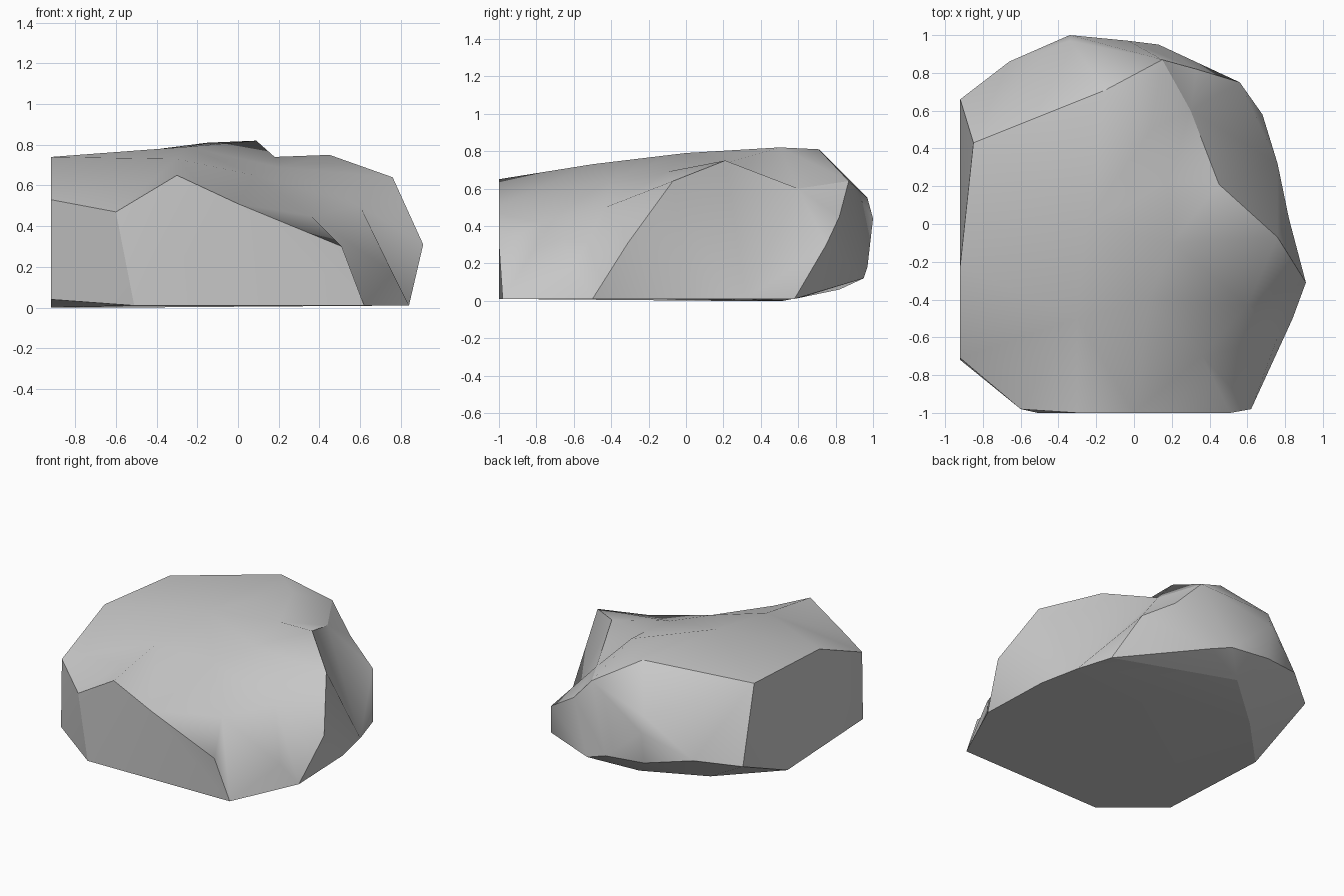
import bpy
import bmesh
from mathutils import Vector
from mathutils.geometry import delaunay_2d_cdt

default_cube = bpy.data.objects.get("Cube")
if default_cube:
    bpy.data.objects.remove(default_cube, do_unlink=True)


def make_material(name, colour):
    material = bpy.data.materials.new(name)
    material.use_nodes = True
    material.diffuse_color = colour
    shader = material.node_tree.nodes["Principled BSDF"]
    shader.inputs["Base Color"].default_value = colour
    shader.inputs["Roughness"].default_value = 0.9
    return material


def add_broken_face(bm, corners, outline, inner, axis):
    """Span an outline of corners, with inner corners, as seen along one axis."""
    names = outline + inner
    kept = [i for i, letter in enumerate("xyz") if letter != axis]
    flat = [Vector([corners[name].co[i] for i in kept]) for name in names]
    loop = list(range(len(outline)))
    edges = list(zip(loop, loop[1:] + loop[:1]))
    result = delaunay_2d_cdt(flat, edges, [], 1, 1e-5)
    triangles, origins = result[2], result[3]
    return [bm.faces.new([corners[names[origins[v][0]]] for v in triangle])
            for triangle in triangles]


points = dict(
    # Flat foot of the rock
    a=(-.92, .15, 0), b=(-.92, -.72, .04), c=(-.51, -1, .01), d=(.62, -.98, .01),
    e=(.84, -.5, .01), f=(.82, .03, .01), g=(.76, .32, .01), h=(.68, .58, .01),
    i=(-.2, .82, .06), j=(-.56, .52, 0),
    # Undercut and bulge at the back
    k=(.13, .95, .12), l=(-.03, .97, .18), m=(-.34, .97, .21), n=(-.66, .86, .27),
    o=(-.92, .66, .22), p=(-.34, 1, .44), q=(-.34, .97, .55),
    # Left and front rims
    r=(-.15, .71, .81), s=(-.85, .43, .72), t=(-.92, -.22, .74), u=(-.92, -.71, .53),
    v=(-.6, -.98, .47), w=(-.3, -1, .65), x=(0, -1, .51), y=(.51, -1, .3),
    # Ridge around the right side
    A=(.91, -.31, .31), B=(.76, -.07, .64), C=(.45, .21, .75), D=(.3, .6, .6),
    E=(.15, .87, .64), G=(.33, .82, .45), H=(.56, .75, .3),
    # Crest, saddle, shallow valley and right shoulder on top
    K=(.09, .5, .82), L=(-.25, 0, .79), M=(-.3, -.5, .73), N=(.18, .22, .74),
    O=(.2, -.1, .69), P=(.08, -.4, .65), Q=(.36, -.7, .45), R=(.6, -.43, .5),
    S=(.76, -.6, .17),
)

# Each broken face: outline corners, inner corners, axis it is seen along
broken_faces = [
    ("uvwxydeABCDErst", "KLMNOPQRS", "z"),  # top
    ("vwxydc", "", "y"),                    # front
    ("ubcv", "", "y"),                      # front corner
    ("utsoab", "", "x"),                    # left side
    ("srEGHhklmno", "pq", "y"),             # back
    ("AefghHGEDCB", "", "x"),               # right side
    ("onmlkhija", "", "z"),                 # undercut
    ("ajihgfedcb", "", "z"),                # foot
]

bm = bmesh.new()
corners = {name: bm.verts.new(position) for name, position in points.items()}
patch_of = {}
for patch, (outline, inner, axis) in enumerate(broken_faces):
    for face in add_broken_face(bm, corners, outline, inner, axis):
        face.smooth = True
        patch_of[face] = patch
bmesh.ops.recalc_face_normals(bm, faces=list(bm.faces))

# Soft shading inside each broken face, crisp edges between them
for edge in bm.edges:
    edge.smooth = len({patch_of[face] for face in edge.link_faces}) == 1

mesh = bpy.data.meshes.new("rock")
bm.to_mesh(mesh)
bm.free()
mesh.materials.append(make_material("stone grey", (.58, .58, .58, 1)))
rock = bpy.data.objects.new("rock", mesh)
bpy.context.collection.objects.link(rock)
